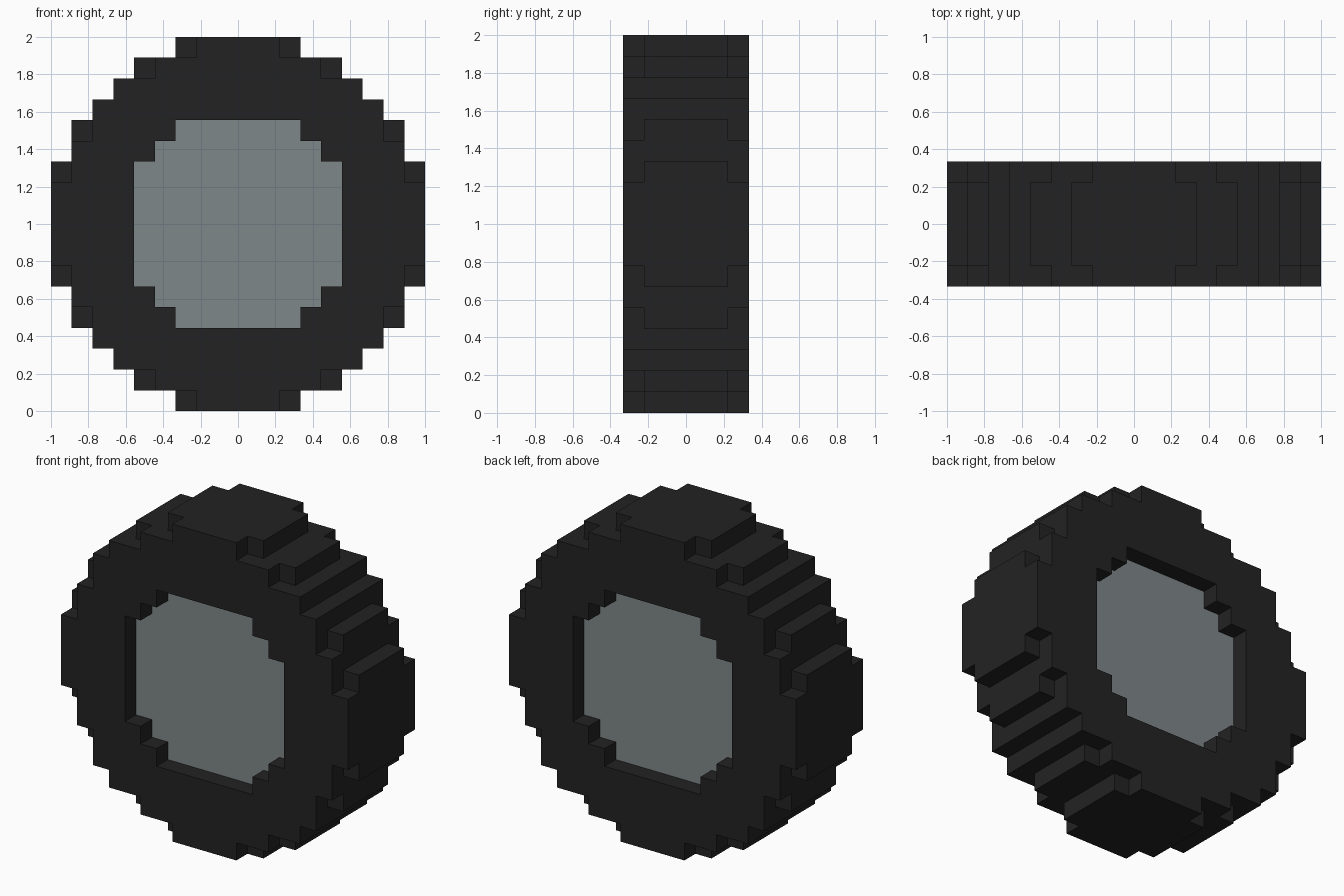
import bpy
import bmesh
from mathutils import Vector

if "Cube" in bpy.data.objects:
    bpy.data.objects.remove(bpy.data.objects["Cube"])

U = 1 / 9  # block size: the wheel is 18 x 6 x 18 blocks

# Half-widths in blocks, row by row from the middle outwards
TREAD = [9, 9, 9, 8, 8, 7, 6, 5, 3]      # full outline, middle four layers
SIDEWALL = [9, 9, 8, 8, 7, 7, 6, 4, 2]   # notched outline, outer layers
HUB = [5, 5, 5, 4, 3]                    # recessed centre disc


def material(name, colour):
    mat = bpy.data.materials.new(name)
    mat.diffuse_color = (*colour, 1)
    mat.use_nodes = True
    mat.node_tree.nodes["Principled BSDF"].inputs["Base Color"].default_value = mat.diffuse_color
    return mat


def ring_index(i):
    """Distance of a block from the middle line, counted from 0."""
    return i if i >= 0 else -i - 1


def inside(profile, x, z):
    row = ring_index(z)
    return row < len(profile) and ring_index(x) < profile[row]


# Decide which part each block belongs to
blocks = {}
for y in range(-3, 3):
    outer = ring_index(y) == 2
    for x in range(-9, 9):
        for z in range(-9, 9):
            if inside(HUB, x, z):
                if not outer:
                    blocks[x, y, z] = "hub"
            elif inside(SIDEWALL if outer else TREAD, x, z):
                blocks[x, y, z] = "tyre"


def build(part, mat):
    """Skin the exposed sides of one part's blocks."""
    bm = bmesh.new()
    for cell, owner in blocks.items():
        if owner != part:
            continue
        for axis in range(3):
            for side in (-1, 1):
                neighbour = list(cell)
                neighbour[axis] += side
                if tuple(neighbour) in blocks:
                    continue
                n, u, v = Vector(), Vector(), Vector()
                n[axis] = side
                u[(axis + 1) % 3] = 0.5
                v[(axis + 2) % 3] = 0.5 * side
                c = Vector(cell) + Vector((0.5, 0.5, 0.5)) + n * 0.5
                corners = (c - u - v, c + u - v, c + u + v, c - u + v)
                bm.faces.new([bm.verts.new(p * U + Vector((0, 0, 1)))
                              for p in corners])
    bmesh.ops.remove_doubles(bm, verts=bm.verts, dist=0.001)
    # Merge flat block sides into large faces
    bmesh.ops.dissolve_limit(bm, angle_limit=0.01, verts=bm.verts, edges=bm.edges)
    mesh = bpy.data.meshes.new(part)
    bm.to_mesh(mesh)
    bm.free()
    mesh.materials.append(mat)
    bpy.context.collection.objects.link(bpy.data.objects.new(part, mesh))


build("tyre", material("black rubber", (0.0165, 0.0165, 0.0165)))
build("hub", material("grey metal", (0.212, 0.242, 0.25)))
